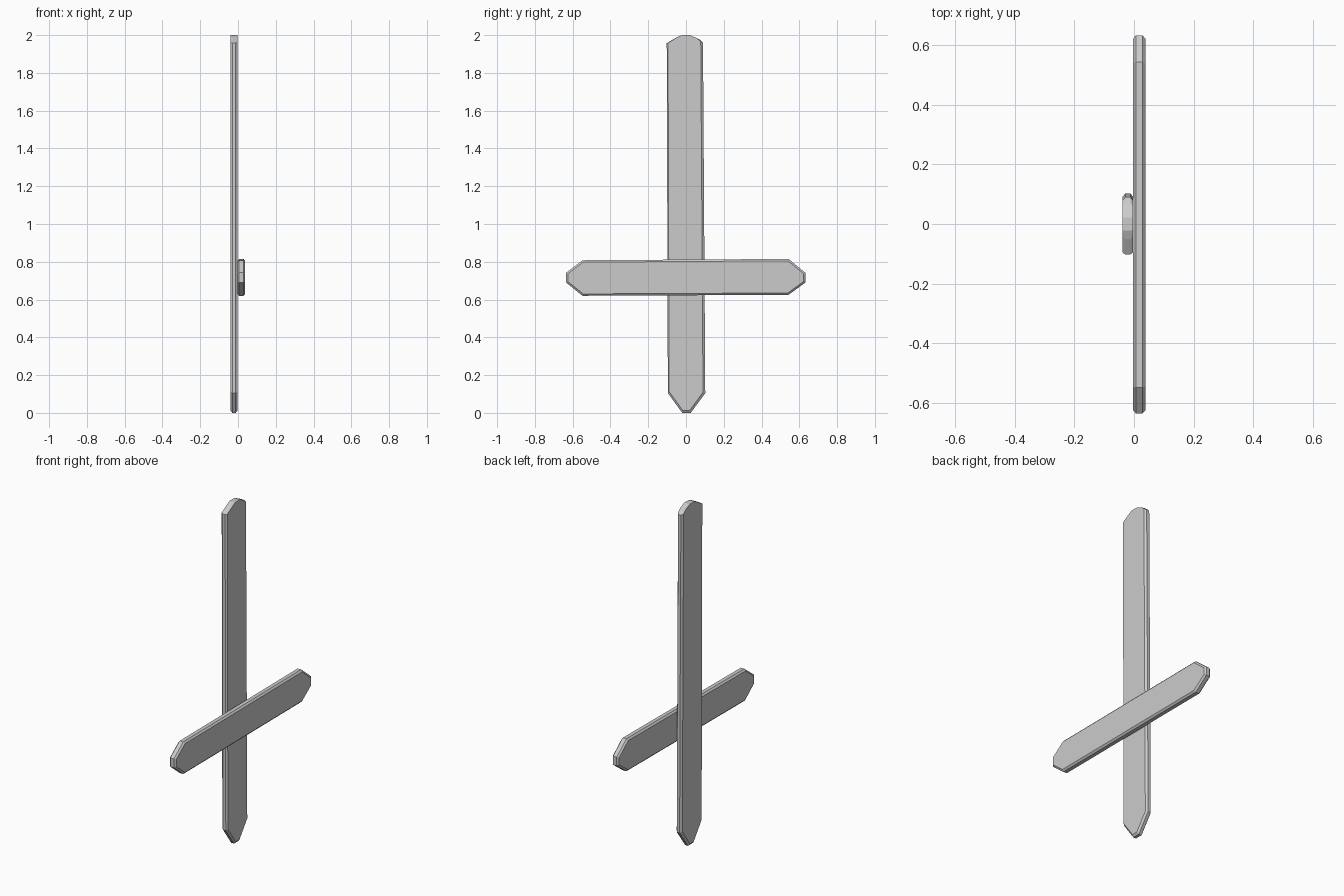
import bpy
from mathutils import Vector

if "Cube" in bpy.data.objects:
    bpy.data.objects.remove(bpy.data.objects["Cube"])


def inset_outline(pts, insets):
    # Shift each edge inward by its own amount and intersect neighbours
    n = len(pts)
    lines = []
    for i in range(n):
        a, b = Vector(pts[i]), Vector(pts[(i + 1) % n])
        d = (b - a).normalized()
        lines.append((a + Vector((-d.y, d.x)) * insets[i], d))
    out = []
    for i in range(n):
        (p, d), (q, e) = lines[i - 1], lines[i]
        t = (q - p).cross(e) / d.cross(e)
        out.append(p + d * t)
    return out


def plank(name, pts, insets, x0, x1, chamfer):
    # Outline is counter-clockwise in (y, z); board thickness runs along x
    inner = inset_outline(pts, insets)
    n = len(pts)
    loops = [(x0, inner), (x0 + chamfer, pts), (x1 - chamfer, pts), (x1, inner)]
    verts = [(x, p[0], p[1]) for x, loop in loops for p in loop]
    faces = [tuple(reversed(range(n))), tuple(range(3 * n, 4 * n))]
    for k in range(3):
        for i in range(n):
            j = (i + 1) % n
            faces.append((k * n + i, k * n + j, (k + 1) * n + j, (k + 1) * n + i))
    mesh = bpy.data.meshes.new(name)
    mesh.from_pydata(verts, [], faces)
    mesh.update()
    obj = bpy.data.objects.new(name, mesh)
    bpy.context.collection.objects.link(obj)
    return obj


# Upright board: pointed foot, rounded top
upright = [(-0.02, 0), (0.025, 0), (0.102, 0.105), (0.09, 1.96), (0.07, 1.978),
           (0.022, 2.0), (-0.022, 2.0), (-0.05, 1.988), (-0.102, 1.957), (-0.096, 0.105)]
plank("upright_board", upright,
      [0.012, 0.012, 0.012, 0.004, 0, 0, 0, 0.002, 0.007, 0.01],
      -0.039, -0.003, 0.009)

# Cross board: cut corners at both ends
cross = [(-0.635, 0.69), (-0.548, 0.62), (0.543, 0.625), (0.632, 0.69),
         (0.632, 0.742), (0.543, 0.815), (-0.548, 0.808), (-0.635, 0.742)]
plank("cross_board", cross, [0.01] * 8, -0.003, 0.038, 0.009)
